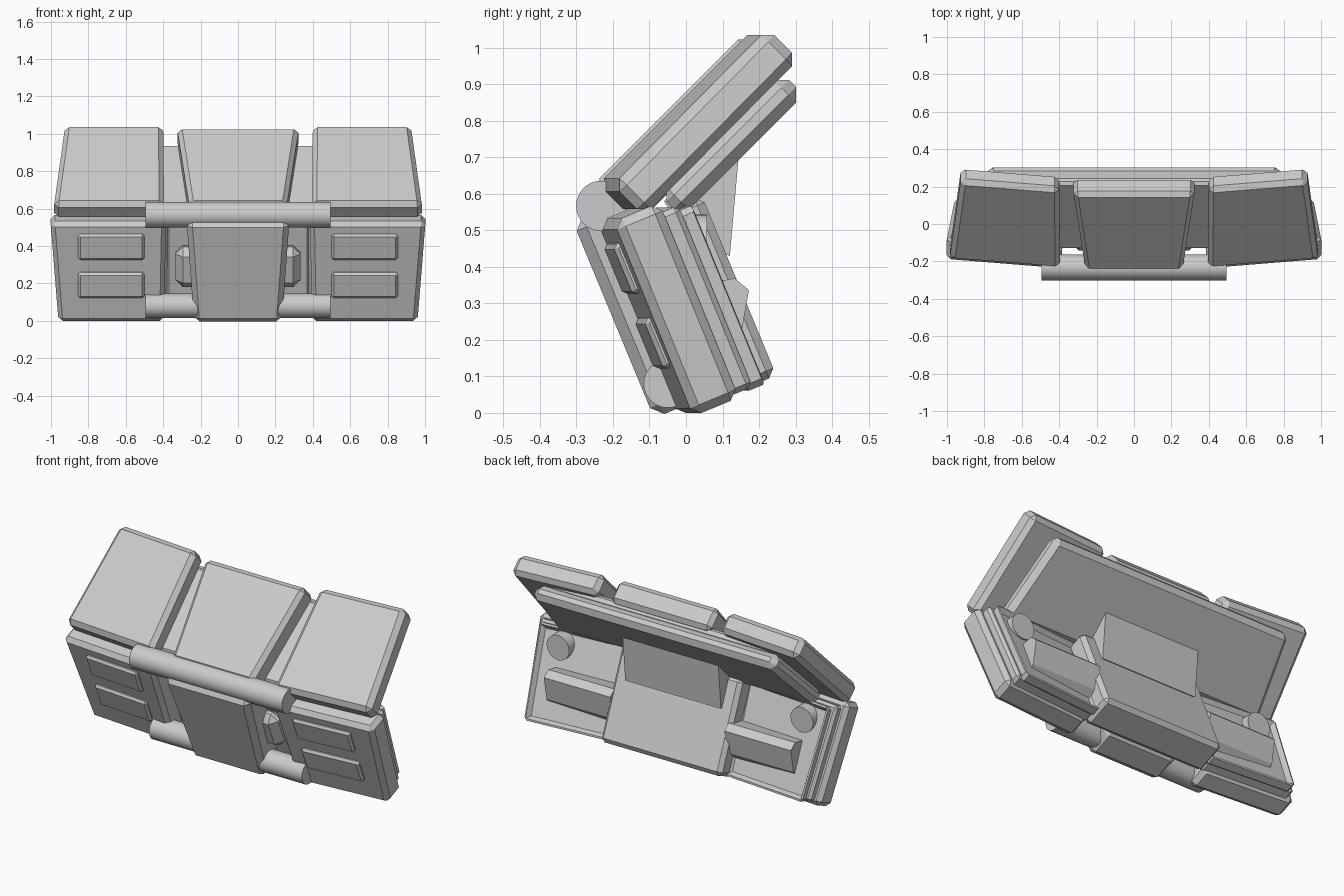
import bpy, bmesh, math
from mathutils import Vector, Matrix

cube = bpy.data.objects.get("Cube")
if cube:
    bpy.data.objects.remove(cube, do_unlink=True)

grey = bpy.data.materials.new("plain grey")
grey.use_nodes = True
GREY = (0.6, 0.6, 0.6, 1)
grey.diffuse_color = GREY
grey.node_tree.nodes["Principled BSDF"].inputs["Base Color"].default_value = GREY

A = math.radians(22.5)
SPLAY = 0.08  # outer panels sweep backwards


def lower(x, u, w):
    """Lower half frame: u runs down the slab, w towards the back."""
    return Vector((x, u * math.sin(A) + w * math.cos(A), -u * math.cos(A) + w * math.sin(A)))


def upper(x, v, n):
    """Upper half frame: v runs up the slab, n towards the inside."""
    s = math.sqrt(0.5)
    return Vector((x, s * (v + n), s * (v - n)))


def plain(x, y, z):
    return Vector((x, y, z))


def finish(name, bm):
    bmesh.ops.recalc_face_normals(bm, faces=bm.faces)
    mesh = bpy.data.meshes.new(name)
    bm.to_mesh(mesh)
    bm.free()
    mesh.materials.append(grey)
    obj = bpy.data.objects.new(name, mesh)
    bpy.context.collection.objects.link(obj)
    return obj


def prism(bm, bottom, top):
    lo = [bm.verts.new(p) for p in bottom]
    hi = [bm.verts.new(p) for p in top]
    bm.faces.new(lo)
    cap = bm.faces.new(hi)
    for i in range(len(lo)):
        j = (i + 1) % len(lo)
        bm.faces.new((lo[i], lo[j], hi[j], hi[i]))
    return cap


def slab(name, frame, start, end, depth, bevel, side=1, splay=0.0, recess=None):
    """Tapered slab; start and end are (position, x min, x max)."""
    outline = [(start[1], start[0]), (start[2], start[0]), (end[2], end[0]), (end[1], end[0])]
    bm = bmesh.new()

    def ring(d):
        pts = []
        for x, t in outline:
            p = frame(x, t, d)
            p.y += splay * (x - 0.4)
            p.x *= side
            pts.append(p)
        return pts

    cap = prism(bm, ring(depth[0]), ring(depth[1]))
    bmesh.ops.recalc_face_normals(bm, faces=bm.faces)
    edges = list(bm.edges)
    if recess:
        inset, drop = recess
        rim = set(cap.edges)
        bmesh.ops.inset_region(bm, faces=[cap], thickness=inset)
        bmesh.ops.translate(bm, verts=cap.verts, vec=-cap.normal * drop)
        edges = [e for e in bm.edges if e in rim or (
            not any(v in cap.verts for v in e.verts) and e.calc_face_angle(0) > 1)]
    bmesh.ops.bevel(bm, geom=edges, offset=bevel, segments=1, affect='EDGES', clamp_overlap=True)
    return finish(name, bm)


def bar(name, frame, profile, x0, x1, side=1):
    """Profile extruded across x."""
    bm = bmesh.new()
    prism(bm, [frame(side * x0, *p) for p in profile], [frame(side * x1, *p) for p in profile])
    return finish(name, bm)


def tube(name, centre, axis, radius, length):
    bm = bmesh.new()
    rot = Vector(axis).to_track_quat('Z', 'Y').to_matrix().to_4x4()
    bmesh.ops.create_cone(bm, cap_ends=True, segments=32, radius1=radius, radius2=radius,
                          depth=length, matrix=Matrix.Translation(centre) @ rot)
    obj = finish(name, bm)
    bpy.ops.object.select_all(action='DESELECT')
    obj.select_set(True)
    bpy.context.view_layer.objects.active = obj
    bpy.ops.object.shade_smooth_by_angle(angle=math.radians(30))
    return obj


# Hinge and lower rod
tube("hinge_rod", (0, -0.232, 0.567), (1, 0, 0), 0.069, 0.99)
tube("lower_rod", (0, -0.05, 0.08), (1, 0, 0), 0.066, 0.99)

# Centre parts of the lower half
slab("lower_centre_panel", lower, (-0.605, -0.275, 0.275), (-0.02, -0.235, 0.235), (-0.086, 0.09), 0.03)
slab("lower_centre_back", lower, (-0.535, -0.39, 0.39), (0.0, -0.39, 0.39), (0.08, 0.268), 0.022)
slab("centre_housing", lower, (-0.41, -0.335, 0.335), (-0.18, -0.335, 0.335), (0.0, 0.1), 0.04)

# Centre parts of the upper half
slab("upper_centre_panel", upper, (0.262, -0.26, 0.26), (0.848, -0.325, 0.325), (-0.622, -0.49), 0.024)
slab("upper_core_plate", upper, (0.32, -0.75, 0.75), (0.82, -0.7, 0.7), (-0.515, -0.46), 0.015)
slab("upper_inner_plate", upper, (0.37, -0.85, 0.85), (0.845, -0.78, 0.78), (-0.475, -0.388), 0.03)

# Block that joins the two halves at the back
bar("joining_block", plain, [(0.145, 0.71), (0.12, 0.43), (0.0, 0.48), (-0.06, 0.58), (0.0, 0.64)], -0.31, 0.31)

for side, label in ((1, "left"), (-1, "right")):
    # Outer panels
    slab(label + "_lower_panel", lower, (-0.578, 0.385, 1.003), (0.0, 0.395, 0.96),
         (-0.025, 0.11), 0.024, side, SPLAY)
    slab(label + "_upper_panel", upper, (0.268, 0.395, 0.985), (0.875, 0.4, 0.925),
         (-0.615, -0.495), 0.026, side, SPLAY)
    # Stepped tray on the back, with a recess
    slab(label + "_tray_step", lower, (-0.55, 0.37, 0.965), (-0.012, 0.38, 0.925),
         (0.08, 0.158), 0.015, side, SPLAY)
    slab(label + "_tray", lower, (-0.535, 0.36, 0.935), (-0.005, 0.37, 0.9),
         (0.13, 0.208), 0.018, side, SPLAY, recess=(0.04, 0.04))
    # Raised bars on the front
    for row, u in (("upper", -0.514), ("lower", -0.293)):
        slab(f"{label}_{row}_front_bar", lower, (u, 0.5, 0.855), (u + 0.148, 0.5, 0.855),
             (-0.043, 0.0), 0.012, side, SPLAY)
    # Knob and wedge inside the tray
    tube(label + "_knob", (side * 0.79, 0.007, 0.47), (0, 1, 0), 0.073, 0.1)
    bar(label + "_wedge", lower, [(-0.31, 0.17), (-0.29, 0.264), (-0.245, 0.288), (-0.13, 0.215), (-0.11, 0.17)],
        0.37, 0.8, side)
